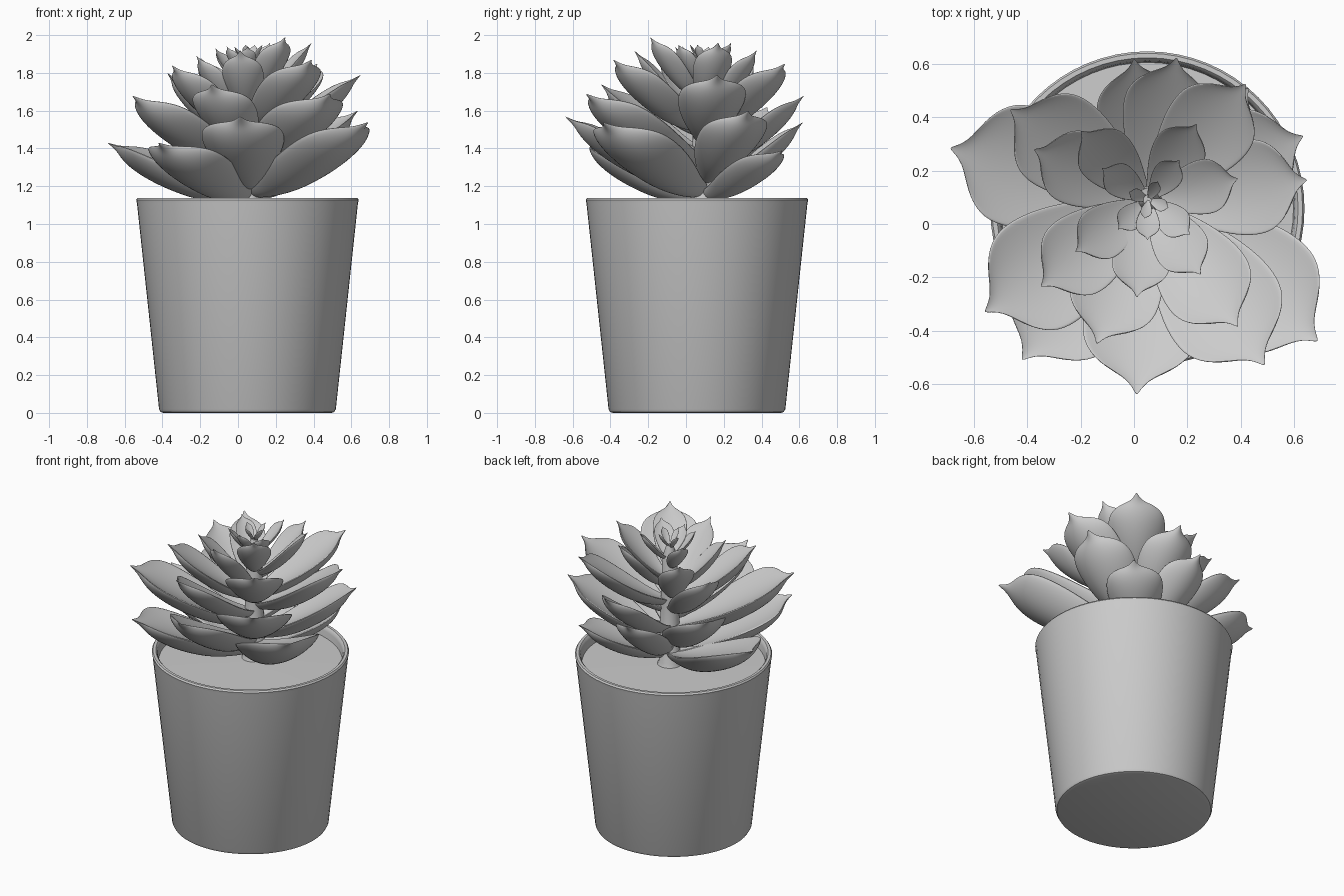
import bpy, bmesh, math
from mathutils import Vector

if "Cube" in bpy.data.objects:
    bpy.data.objects.remove(bpy.data.objects["Cube"])

CX, CY = 0.05, 0.058          # pot axis
SX, SY = 0.055, 0.09          # stem axis


def finish(name, bm, angle=40):
    bmesh.ops.recalc_face_normals(bm, faces=bm.faces)
    me = bpy.data.meshes.new(name)
    bm.to_mesh(me)
    bm.free()
    ob = bpy.data.objects.new(name, me)
    bpy.context.collection.objects.link(ob)
    bpy.ops.object.select_all(action='DESELECT')
    ob.select_set(True)
    bpy.context.view_layer.objects.active = ob
    bpy.ops.object.shade_smooth_by_angle(angle=math.radians(angle))
    return ob


def bridge(bm, rings, caps):
    for a, b in zip(rings, rings[1:]):
        n = len(a)
        for i in range(n):
            j = (i + 1) % n
            bm.faces.new((a[i], a[j], b[j], b[i]))
    if caps:
        bm.faces.new(rings[0])
        bm.faces.new(rings[-1])


def lathe(name, profile, x, y, n=64):
    bm = bmesh.new()
    rings = [[bm.verts.new((x + r * math.cos(2 * math.pi * i / n),
                            y + r * math.sin(2 * math.pi * i / n), z))
              for i in range(n)] for r, z in profile]
    bridge(bm, rings, True)
    return finish(name, bm)


# Pot, soil and stem
lathe("pot", [(0.445, 0), (0.46, 0.005), (0.468, 0.02), (0.585, 1.11), (0.589, 1.128),
              (0.582, 1.138), (0.565, 1.138), (0.556, 1.128), (0.552, 1.11), (0.54, 1.0)], CX, CY)
lathe("soil", [(0.54, 1.0), (0.549, 1.07), (0.3, 1.075), (0.02, 1.08)], CX, CY)
lathe("stem", [(0.09, 1.05), (0.065, 1.1), (0.055, 1.5), (0.045, 1.78), (0.02, 1.86)], SX, SY, 16)

# Leaf stations: distance along leaf, relative half width, relative thickness
STATIONS = [(0, .22, .5), (.15, .38, .75), (.33, .72, 1), (.52, .96, 1), (.68, 1.04, .9),
            (.8, .95, .7), (.88, .6, .42), (.925, .17, .17), (1, .015, .02)]
ACROSS = [-1, -.85, -.45, 0, .45, .85, 1]


def leaf(name, tip):
    base = Vector((SX, SY, 0))
    d = Vector((tip[0], tip[1], 0)) - base
    length = d.length
    d.normalize()
    side = Vector((-d.y, d.x, 0))
    z0 = max(1.16, tip[2] - min(0.35, 0.85 * length + 0.03))
    rise = tip[2] - z0
    half, thick, p = 0.31 * length, 0.14 * length, 1.3
    bm = bmesh.new()
    rings = []
    for s, w, t in STATIONS:
        pos = base + d * (length * s) + Vector((0, 0, z0 + rise * s ** p))
        slope = Vector((length, rise * p * max(s, .02) ** (p - 1)))
        slope.normalize()
        nrm = Vector((0, 0, slope.x)) - d * slope.y
        hw = half * w

        def pt(u, low):
            lift = 0.22 * hw * u * u - (thick * t * (1 - u * u) ** .6 if low else 0)
            return bm.verts.new(pos + side * (hw * u) + nrm * lift)
        rings.append([pt(u, False) for u in ACROSS] + [pt(u, True) for u in ACROSS[-2:0:-1]])
    bridge(bm, rings, True)
    ob = finish(name, bm, 80)
    mod = ob.modifiers.new("smooth", 'SUBSURF')
    mod.levels = mod.render_levels = 2


# Leaf tips, outer rows first
TIPS = [
    (-.69, .285, 1.43), (-.42, -.51, 1.43), (.69, -.44, 1.54), (.43, .51, 1.39), (0, .62, 1.54),
    (.01, -.64, 1.57), (.635, .33, 1.60), (-.465, .43, 1.62), (-.56, -.33, 1.68), (.49, -.53, 1.69),
    (.16, .625, 1.68), (.65, .165, 1.79), (-.14, -.45, 1.74), (-.375, .28, 1.80), (.42, .525, 1.85),
    (-.35, -.235, 1.84), (.39, -.385, 1.87), (-.2, .35, 1.88), (.01, -.275, 1.92), (.39, .17, 1.96),
    (.235, .375, 1.92), (-.22, -.105, 1.89), (.25, -.19, 1.99),
    (-.12, .21, 1.93), (.17, .24, 1.96), (.21, -.04, 1.95), (-.06, -.02, 1.94),
    (.05, -.06, 1.94), (.09, .16, 1.95), (-.02, .12, 1.94), (.13, .06, 1.95), (.04, .02, 1.95),
]
for i, tip in enumerate(TIPS):
    leaf(f"leaf_{i + 1:02d}", tip)
